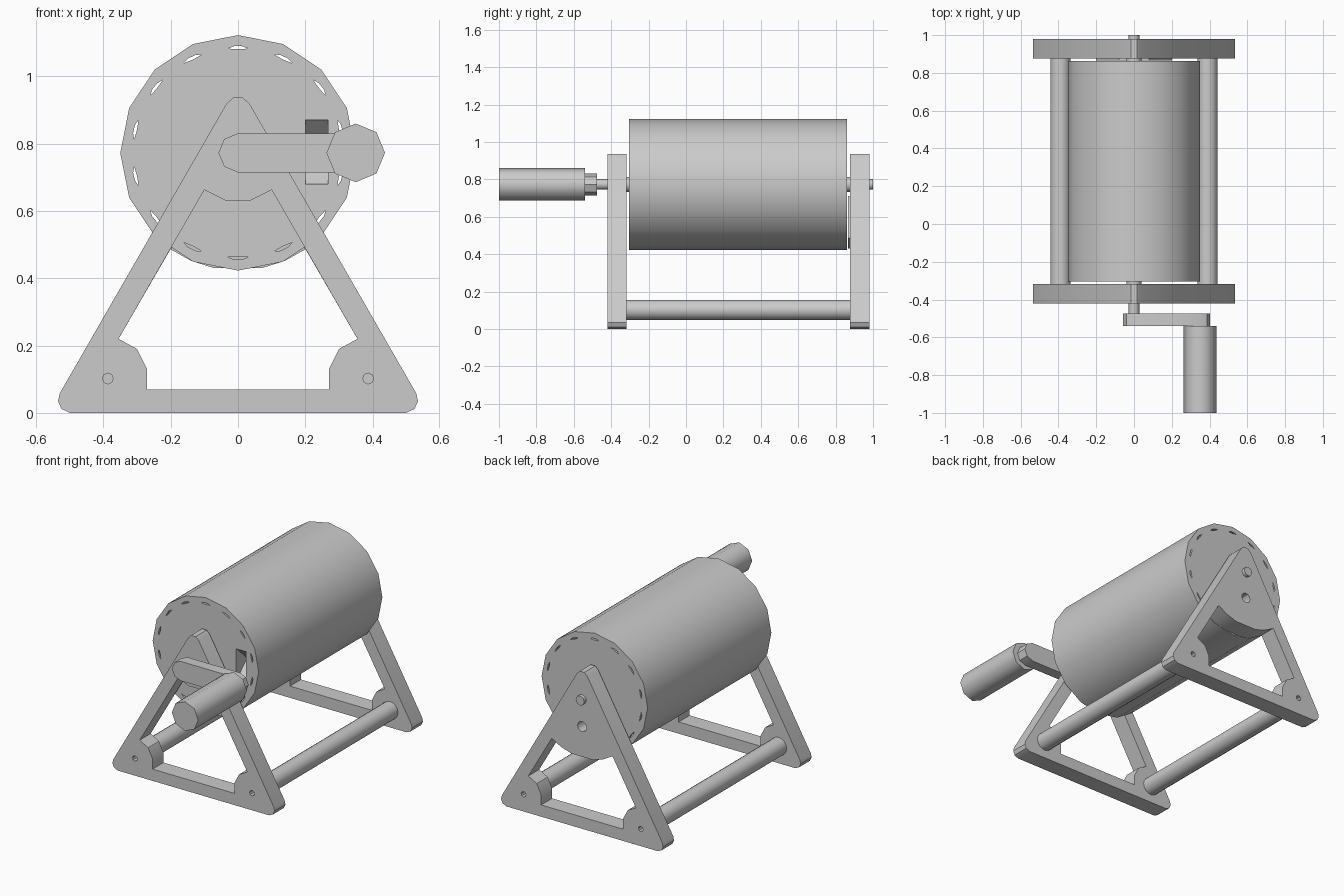
import bpy
import bmesh
from math import sin, cos, tau, radians

cube = bpy.data.objects.get("Cube")
if cube:
    bpy.data.objects.remove(cube)

grey = bpy.data.materials.new("plain grey")
grey.use_nodes = True
colour = (0.6, 0.6, 0.6, 1)
grey.diffuse_color = colour
for node in grey.node_tree.nodes:
    if node.type == 'BSDF_PRINCIPLED':
        node.inputs["Base Color"].default_value = colour

AXIS = 0.773      # height of the drum axis
DRUM_R = 0.35


def finish(name, bm, angle):
    mesh = bpy.data.meshes.new(name)
    bm.to_mesh(mesh)
    bm.free()
    mesh.materials.append(grey)
    if angle:
        mesh.shade_smooth()
        mesh.set_sharp_from_angle(angle=radians(angle))
    obj = bpy.data.objects.new(name, mesh)
    bpy.context.collection.objects.link(obj)
    return obj


def plate(name, loops, y0, y1, angle=30):
    """Extrude an outline (first loop) with holes (other loops) along y."""
    bm = bmesh.new()
    edges = []
    for loop in loops:
        vs = [bm.verts.new((x, y0, z)) for x, z in loop]
        edges += [bm.edges.new((vs[i - 1], vs[i])) for i in range(len(vs))]
    bmesh.ops.triangle_fill(bm, edges=edges, use_beauty=True, normal=(0, -1, 0))
    geom = bmesh.ops.extrude_face_region(bm, geom=bm.faces[:], use_keep_orig=True)["geom"]
    moved = [g for g in geom if isinstance(g, bmesh.types.BMVert)]
    bmesh.ops.translate(bm, verts=moved, vec=(0, y1 - y0, 0))
    bmesh.ops.recalc_face_normals(bm, faces=bm.faces[:])
    return finish(name, bm, angle)


def arc(cx, cz, r, start, end, steps):
    angles = [radians(start + (end - start) * i / steps) for i in range(steps + 1)]
    return [(cx + r * cos(a), cz + r * sin(a)) for a in angles]


def ring(cx, cz, r, sides):
    return arc(cx, cz, r, 0, 360, sides)[:-1]


def mirrored(half):
    """Close a right-hand half outline with its mirror image."""
    return half + [(-x, z) for x, z in reversed(half)]


# End frames: rounded triangles with a cut-out and screw holes
outline = mirrored([(0.015, 0.937), (0.035, 0.918), (0.53, 0.058), (0.535, 0.035),
                    (0.525, 0.012), (0.5, 0)])
lower = [(0.355, 0.22), (0.3, 0.19), (0.27, 0.13), (0.27, 0.07)]
front_opening = mirrored([(0.035, 0.63), (0.1, 0.663)] + lower)
belly = arc(0, AXIS, DRUM_R, -90, -55, 3)[1:]
back_opening = mirrored(belly + lower)
screws = [ring(s * 0.387, 0.102, 0.016, 8) for s in (-1, 1)]
outlet = ring(0, 0.61, 0.03, 12)
plate("front_frame", [outline, front_opening] + screws, -0.42, -0.317)
plate("back_frame", [outline, back_opening, outlet] + screws, 0.877, 0.98)

# Pad closing the gap between drum and back frame
pad = mirrored([(0.08, 0.71)] + belly[::-1])
plate("back_pad", [pad, outlet], 0.866, 0.877)

# Tie rods
for side, s in (("left", 1), ("right", -1)):
    plate(side + "_tie_rod", [ring(s * 0.39, 0.102, 0.053, 16)], -0.317, 0.877)

# Drum: shell and two slotted lids
slits = []
for i in range(14):
    a = tau * i / 14
    lens = [(-0.03, -0.003), (-0.012, 0.004), (0.012, 0.004), (0.03, -0.003), (0, -0.005)]
    slits.append([(t * cos(a) + (0.313 + r) * sin(a),
                   AXIS - t * sin(a) + (0.313 + r) * cos(a)) for t, r in lens])
rim = ring(0, AXIS, DRUM_R, 16)
x0, x1, z0, z1 = 0.2, 0.268, 0.68, 0.87
window = [(x0, z0), (x1, z0), (x1, z1), (x0, z1)]
plate("drum_shell", [rim, ring(0, AXIS, 0.33, 16)], -0.285, 0.842)
plate("front_lid", [rim, window] + slits, -0.305, -0.285)
plate("back_lid", [rim] + slits, 0.842, 0.862)

# Sloped pocket behind the lid window
bm = bmesh.new()
profile = [(-0.3, z1), (-0.2, (z0 + z1) / 2), (-0.3, z0)]
a0, m0, c0 = [bm.verts.new((x0, y, z)) for y, z in profile]
a1, m1, c1 = [bm.verts.new((x1, y, z)) for y, z in profile]
for face in ((a0, m0, m1, a1), (m0, c0, c1, m1), (a0, c0, m0), (a1, m1, c1)):
    bm.faces.new(face)
finish("window_pocket", bm, 0)

# Axle and spacers
plate("axle", [ring(0, AXIS, 0.028, 12)], -0.48, 1.0, 50)
plate("front_spacer", [ring(0, AXIS, 0.04, 12)], -0.317, -0.305, 50)
plate("back_spacer", [ring(0, AXIS, 0.04, 12)], 0.862, 0.877, 50)

# Crank arm and grip
crank = arc(0, AXIS, 0.058, 90, 270, 4) + arc(0.345, AXIS, 0.058, -90, 90, 4)
plate("crank_arm", [crank], -0.54, -0.475)
plate("crank_grip", [ring(0.35, AXIS, 0.087, 8)], -1.0, -0.54, 50)
